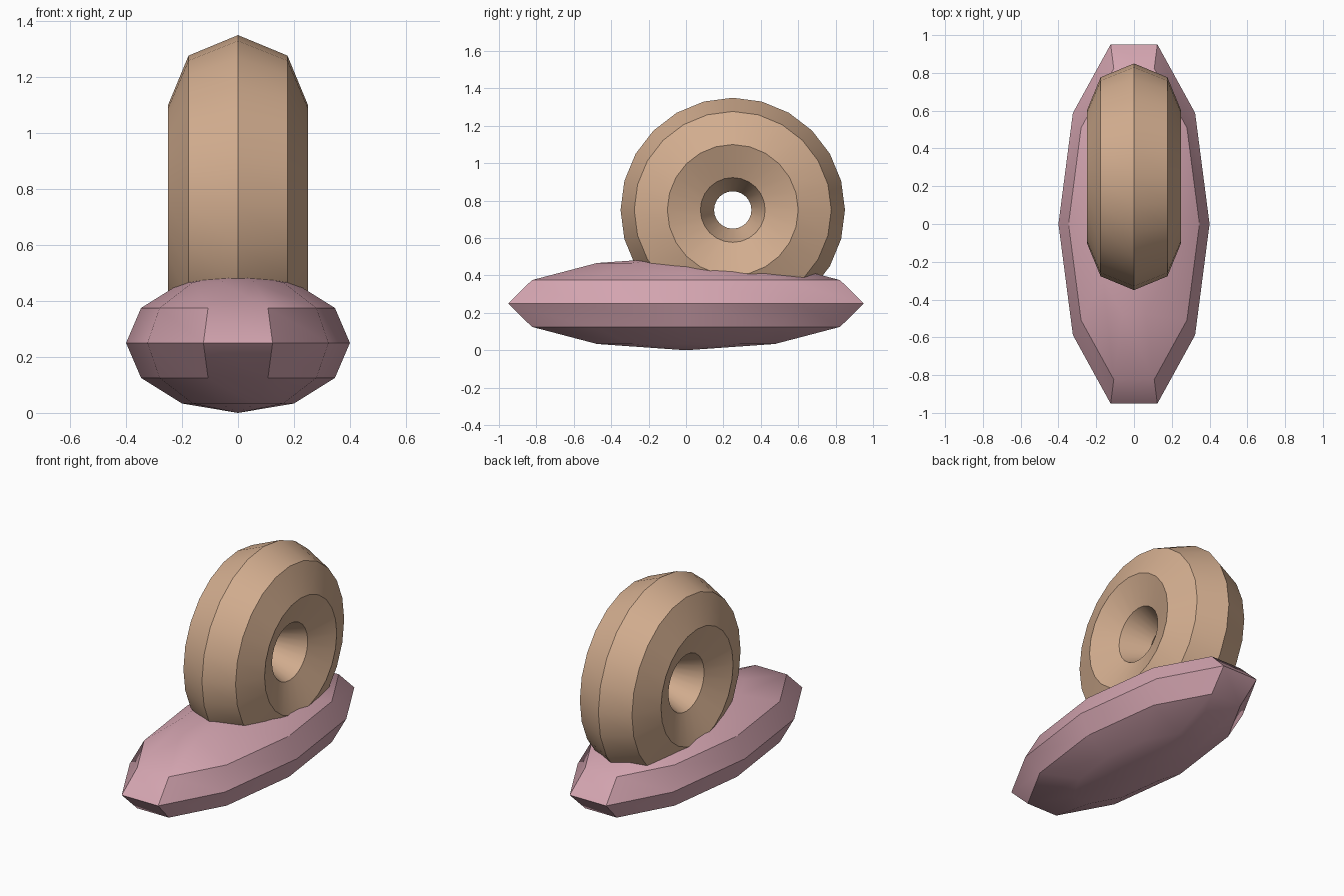
import bpy
import math

cube = bpy.data.objects.get("Cube")
if cube:
    bpy.data.objects.remove(cube, do_unlink=True)


def make_material(name, rgb):
    mat = bpy.data.materials.new(name)
    mat.use_nodes = True
    color = (*rgb, 1.0)
    mat.diffuse_color = color
    mat.node_tree.nodes["Principled BSDF"].inputs["Base Color"].default_value = color
    return mat


def finish(name, mat):
    """Name the active object, apply its transform, colour and shade it."""
    obj = bpy.context.object
    obj.name = name
    bpy.ops.object.transform_apply(location=False, rotation=True, scale=True)
    obj.data.materials.append(mat)
    bpy.ops.object.shade_smooth_by_angle(angle=math.radians(30))
    return obj


tan = make_material("tan", (0.65, 0.42, 0.275))
pink = make_material("dusty pink", (0.65, 0.37, 0.43))

# Long flattened body, with a pointed corner at the front and back
bpy.ops.mesh.primitive_uv_sphere_add(
    segments=10, ring_count=6, radius=1, location=(0, 0, 0.25),
    rotation=(0, 0, math.pi / 2))
bpy.context.object.scale = (1, 0.4, 0.25)
finish("body", pink)

# Upright ring sunk into the rear half of the body
bpy.ops.mesh.primitive_torus_add(
    major_segments=24, minor_segments=8, major_radius=0.35, minor_radius=0.25,
    location=(0, 0.25, 0.75), rotation=(0, math.pi / 2, 0))
finish("ring_shell", tan)
